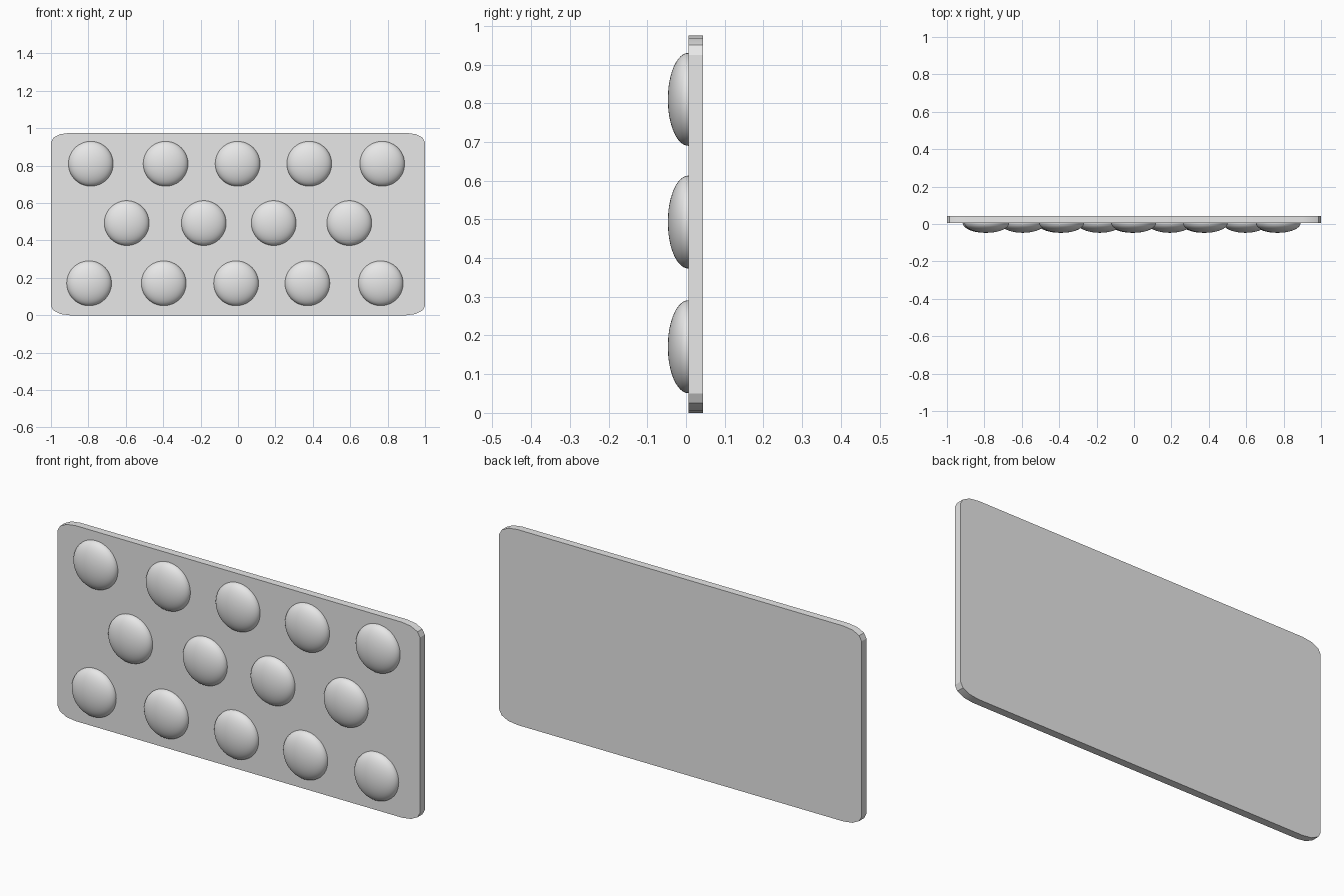
import bpy, bmesh
from math import radians, sin, cos
from mathutils import Matrix

cube = bpy.data.objects.get("Cube")
if cube:
    bpy.data.objects.remove(cube, do_unlink=True)

grey = bpy.data.materials.new("light_grey")
grey.use_nodes = True
grey.diffuse_color = (0.8, 0.8, 0.8, 1)
grey.node_tree.nodes["Principled BSDF"].inputs["Base Color"].default_value = (0.8, 0.8, 0.8, 1)

FRONT, BACK = 0.006, 0.044
HEIGHT = 0.975


def add_object(name, bm, angle):
    mesh = bpy.data.meshes.new(name)
    bmesh.ops.recalc_face_normals(bm, faces=bm.faces)
    bm.to_mesh(mesh)
    bm.free()
    mesh.materials.append(grey)
    obj = bpy.data.objects.new(name, mesh)
    bpy.context.collection.objects.link(obj)
    bpy.ops.object.select_all(action='DESELECT')
    obj.select_set(True)
    bpy.context.view_layer.objects.active = obj
    bpy.ops.object.shade_smooth_by_angle(angle=radians(angle))
    return obj


# Flat slab with wide, shallow rounded corners
bm = bmesh.new()
rx, rz = 0.1, 0.05
outline = []
for quarter, (sx, sz) in enumerate([(1, 1), (-1, 1), (-1, -1), (1, -1)]):
    for step in range(4):
        a = radians(90 * quarter + 30 * step)
        outline.append(bm.verts.new((sx * (1 - rx) + rx * cos(a), FRONT,
                                     HEIGHT / 2 + sz * (HEIGHT / 2 - rz) + rz * sin(a))))
face = bm.faces.new(outline)
extruded = bmesh.ops.extrude_face_region(bm, geom=[face])["geom"]
for v in extruded:
    if isinstance(v, bmesh.types.BMVert):
        v.co.y = BACK
add_object("slab", bm, 20)

# Rows of shallow domes on the front face
rows = [
    ("top", 0.81, (-0.787, -0.387, -0.002, 0.381, 0.771)),
    ("middle", 0.493, (-0.595, -0.183, 0.191, 0.595)),
    ("bottom", 0.171, (-0.796, -0.397, -0.01, 0.371, 0.763)),
]
for row, z, xs in rows:
    for i, x in enumerate(xs, 1):
        bm = bmesh.new()
        bmesh.ops.create_uvsphere(bm, u_segments=48, v_segments=24, radius=1)
        below = [v for v in bm.verts if v.co.z < -0.01]
        bmesh.ops.delete(bm, geom=below, context='VERTS')
        place = (Matrix.Translation((x, FRONT, z)) @ Matrix.Rotation(radians(90), 4, 'X')
                 @ Matrix.Diagonal((0.12, 0.12, 0.053, 1)))
        bmesh.ops.transform(bm, matrix=place, verts=bm.verts)
        add_object(f"{row}_dome_{i}", bm, 40)
